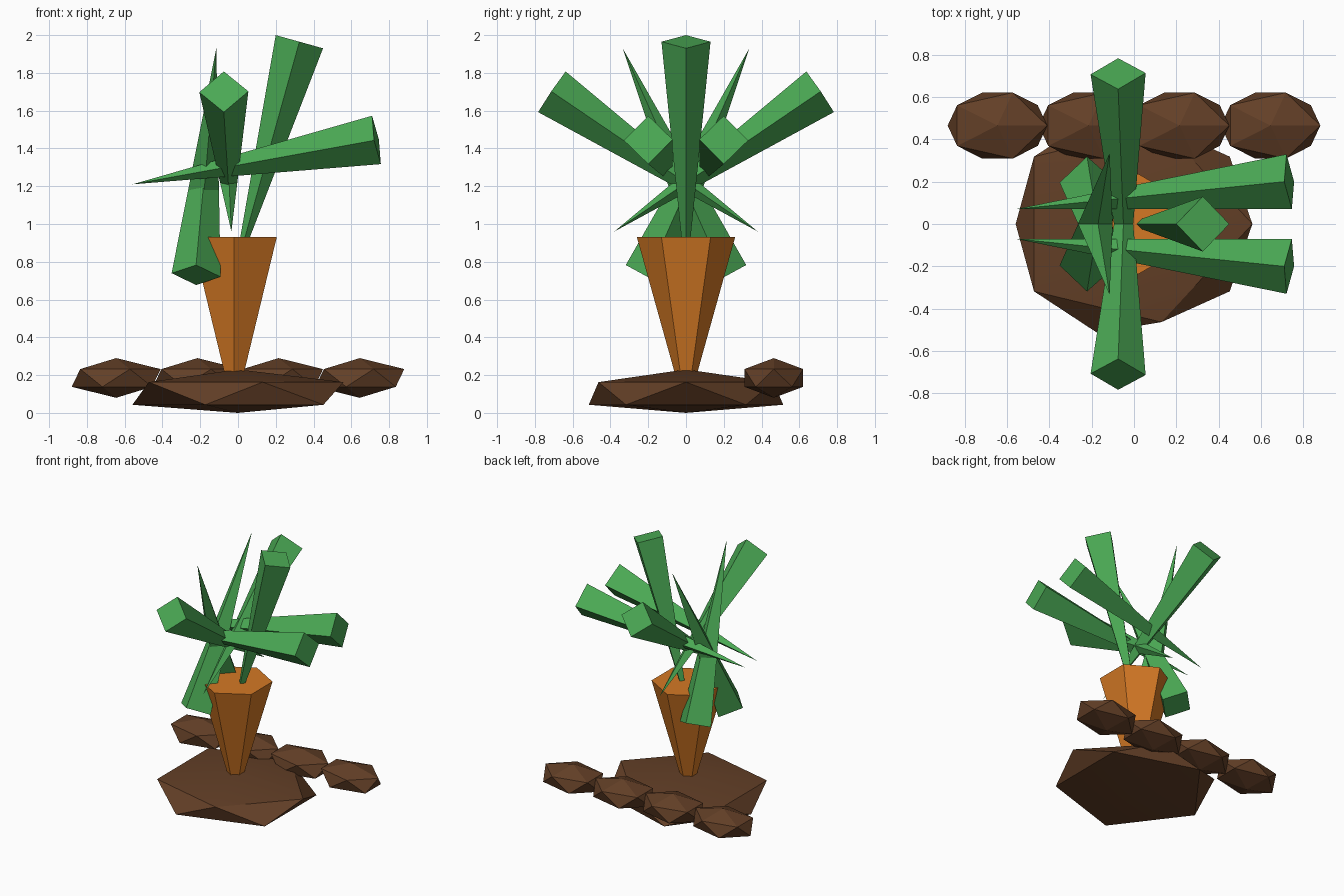
import bpy, bmesh, math
from mathutils import Vector, Matrix

cube = bpy.data.objects.get("Cube")
if cube:
    bpy.data.objects.remove(cube, do_unlink=True)


def make_material(name, rgb):
    mat = bpy.data.materials.new(name)
    color = (*rgb, 1.0)
    mat.diffuse_color = color
    mat.use_nodes = True
    node = next(n for n in mat.node_tree.nodes if n.type == 'BSDF_PRINCIPLED')
    node.inputs["Base Color"].default_value = color
    return mat


green = make_material("leaf_green", (0.07, 0.40, 0.09))
orange = make_material("carrot_orange", (0.66, 0.19, 0.018))
brown = make_material("soil_brown", (0.125, 0.05, 0.02))


def finish(name, bm, mat):
    bmesh.ops.recalc_face_normals(bm, faces=bm.faces)
    mesh = bpy.data.meshes.new(name)
    bm.to_mesh(mesh)
    bm.free()
    mesh.materials.append(mat)
    obj = bpy.data.objects.new(name, mesh)
    bpy.context.collection.objects.link(obj)
    return obj


def leaf(name, tip, end, side, half=0.13):
    """Square spike growing from a point to a flat diamond end."""
    tip, end = Vector(tip), Vector(end)
    axis = (end - tip).normalized()
    u = Vector(side)
    u = (u - axis * u.dot(axis)).normalized()
    v = axis.cross(u)
    bm = bmesh.new()
    apex = bm.verts.new(tip)
    cap = [bm.verts.new(end + d * half) for d in (u, v, -u, -v)]
    bm.faces.new(cap)
    for a, b in zip(cap, cap[1:] + cap[:1]):
        bm.faces.new((a, b, apex))
    return finish(name, bm, green)


def clod(name, center, scale):
    """Squashed icosahedron lump of soil."""
    bm = bmesh.new()
    bmesh.ops.create_icosphere(bm, subdivisions=1, radius=1)
    bm.transform(Matrix.Translation(center) @ Matrix.Diagonal((*scale, 1)))
    return finish(name, bm, brown)


# Root: tapered hexagon with corners pointing to front and back
bm = bmesh.new()
bmesh.ops.create_cone(bm, cap_ends=True, segments=6, radius1=0.048,
                      radius2=0.26, depth=0.76)
bm.transform(Matrix.Translation((-0.02, 0, 0.55)))
first = max(bm.verts, key=lambda v: v.co.y)
if abs(first.co.y) < 0.25:
    bmesh.ops.rotate(bm, verts=bm.verts, cent=(-0.02, 0, 0),
                     matrix=Matrix.Rotation(math.pi / 6, 3, 'Z'))
finish("carrot_root", bm, orange)

# Leaves: one upright, three mirrored pairs
X, Y = (1, 0, 0), (0, 1, 0)
leaf("upright_leaf", (-0.03, 0, 0.69), (0.325, 0, 1.965), Y)
pairs = {
    "spreading_leaf": ((-0.035, -0.38, 0.96), (-0.075, 0.71, 1.70), X),
    "side_leaf": ((-0.56, 0.07, 1.21), (0.733, 0.20, 1.445), Y),
    "drooping_leaf": ((-0.115, 0.335, 1.93), (-0.222, -0.20, 0.73), X),
}
for name, (tip, end, side) in pairs.items():
    for label, s in (("a", 1), ("b", -1)):
        leaf(f"{name}_{label}", (tip[0], tip[1] * s, tip[2]),
             (end[0], end[1] * s, end[2]), side)

# Soil mound: lower ring dropped, upper front corner pulled in
mound = clod("soil_mound", (0, 0, 0.115), (0.625, 0.605, 0.115))
for v in mound.data.vertices:
    if 0.02 < v.co.z < 0.1:
        v.co.z = 0.043
    elif 0.1 < v.co.z < 0.2:
        v.co.z = 0.163
        if 0 < v.co.x < 0.4:
            v.co.x, v.co.y = 0.13, v.co.y * 0.9
        elif v.co.x < 0:
            v.co.x -= 0.02

# Row of clods behind the mound
for i in range(4):
    clod(f"soil_clod_{i + 1}", (-0.645 + 0.43 * i, 0.465, 0.185),
         (0.263, 0.183, 0.105))

# Soft shading only across the shallow soil slopes
bpy.ops.object.select_all(action='DESELECT')
mound.select_set(True)
bpy.context.view_layer.objects.active = mound
bpy.ops.object.shade_smooth_by_angle(angle=math.radians(30))
